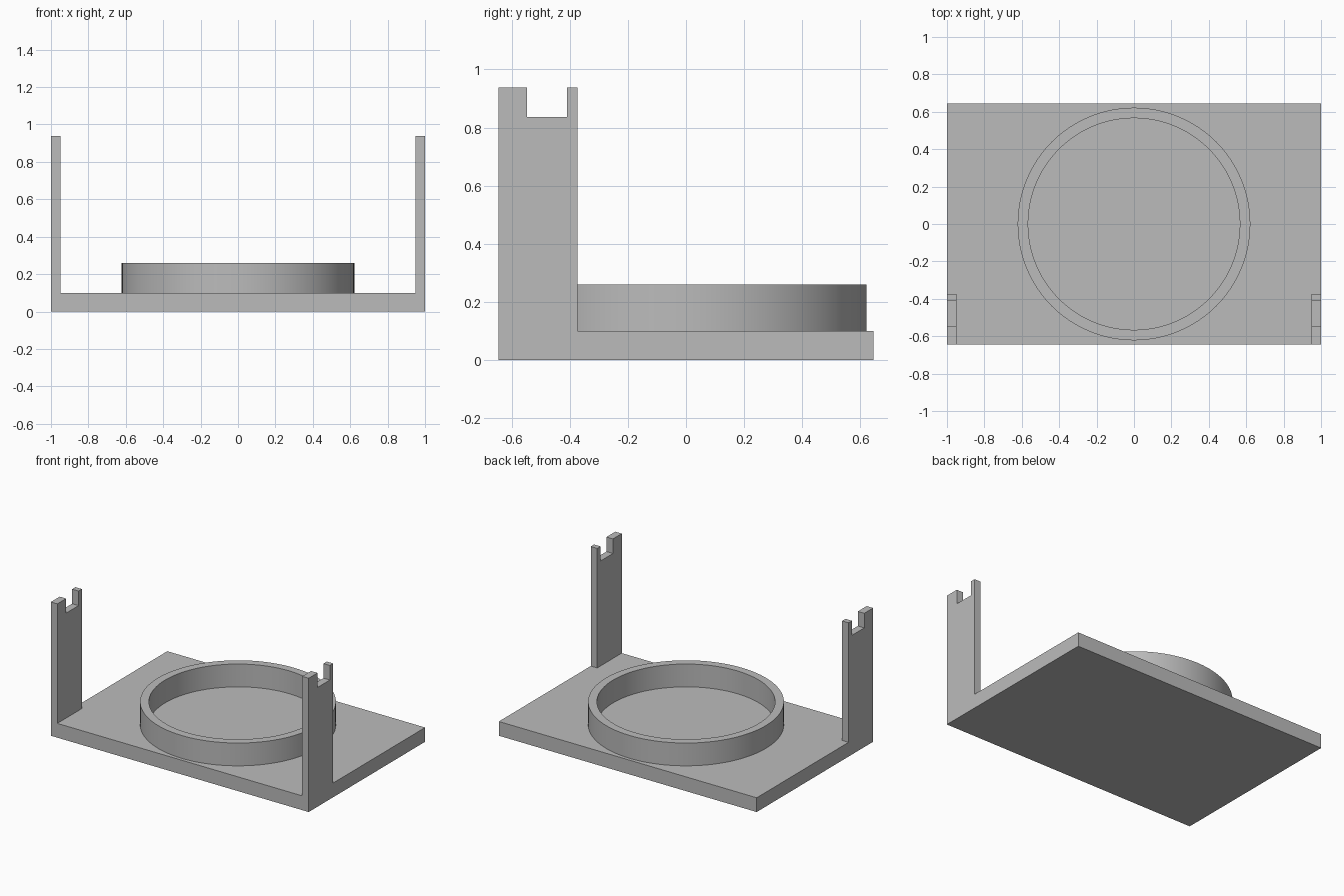
import bpy
import bmesh

if "Cube" in bpy.data.objects:
    bpy.data.objects.remove(bpy.data.objects["Cube"], do_unlink=True)

# Single flat grey
grey = bpy.data.materials.new("plain grey")
grey.use_nodes = True
colour = (0.5, 0.5, 0.5, 1)
grey.diffuse_color = colour
grey.node_tree.nodes["Principled BSDF"].inputs["Base Color"].default_value = colour

HALF_DEPTH = 0.645
BASE_TOP = 0.1


def finish(name, bm):
    bmesh.ops.recalc_face_normals(bm, faces=bm.faces)
    mesh = bpy.data.meshes.new(name)
    bm.to_mesh(mesh)
    bm.free()
    obj = bpy.data.objects.new(name, mesh)
    obj.data.materials.append(grey)
    bpy.context.collection.objects.link(obj)
    return obj


def extrude_profile(name, points, offset):
    """Fill a closed outline and extrude it along the offset."""
    bm = bmesh.new()
    face = bm.faces.new([bm.verts.new(p) for p in points])
    result = bmesh.ops.extrude_face_region(bm, geom=[face], use_keep_orig=True)
    verts = [g for g in result["geom"] if isinstance(g, bmesh.types.BMVert)]
    bmesh.ops.translate(bm, verts=verts, vec=offset)
    return finish(name, bm)


# Base plate
d = HALF_DEPTH
extrude_profile("base_plate", [(-1, -d, 0), (1, -d, 0), (1, d, 0), (-1, d, 0)],
                (0, 0, BASE_TOP))

# Notched posts at the two front corners
post = [(-d, BASE_TOP), (-0.373, BASE_TOP), (-0.373, 0.938), (-0.41, 0.938),
        (-0.41, 0.836), (-0.547, 0.836), (-0.547, 0.938), (-d, 0.938)]
for name, side in (("left_post", 1), ("right_post", -1)):
    extrude_profile(name, [(side, y, z) for y, z in post], (-0.05 * side, 0, 0))

# Raised ring: a rectangular section spun around the vertical axis
bm = bmesh.new()
section = [(0.566, BASE_TOP), (0.622, BASE_TOP), (0.622, 0.26), (0.566, 0.26)]
corners = [bm.verts.new((r, 0, z)) for r, z in section]
edges = [bm.edges.new((corners[i], corners[(i + 1) % 4])) for i in range(4)]
bmesh.ops.spin(bm, geom=corners + edges, cent=(0, 0, 0), axis=(0, 0, 1),
               angle=6.283185307, steps=96, use_merge=True)
bmesh.ops.remove_doubles(bm, verts=bm.verts, dist=0.0001)
ring = finish("holder_ring", bm)
bpy.ops.object.select_all(action="DESELECT")
ring.select_set(True)
bpy.context.view_layer.objects.active = ring
bpy.ops.object.shade_smooth_by_angle()
